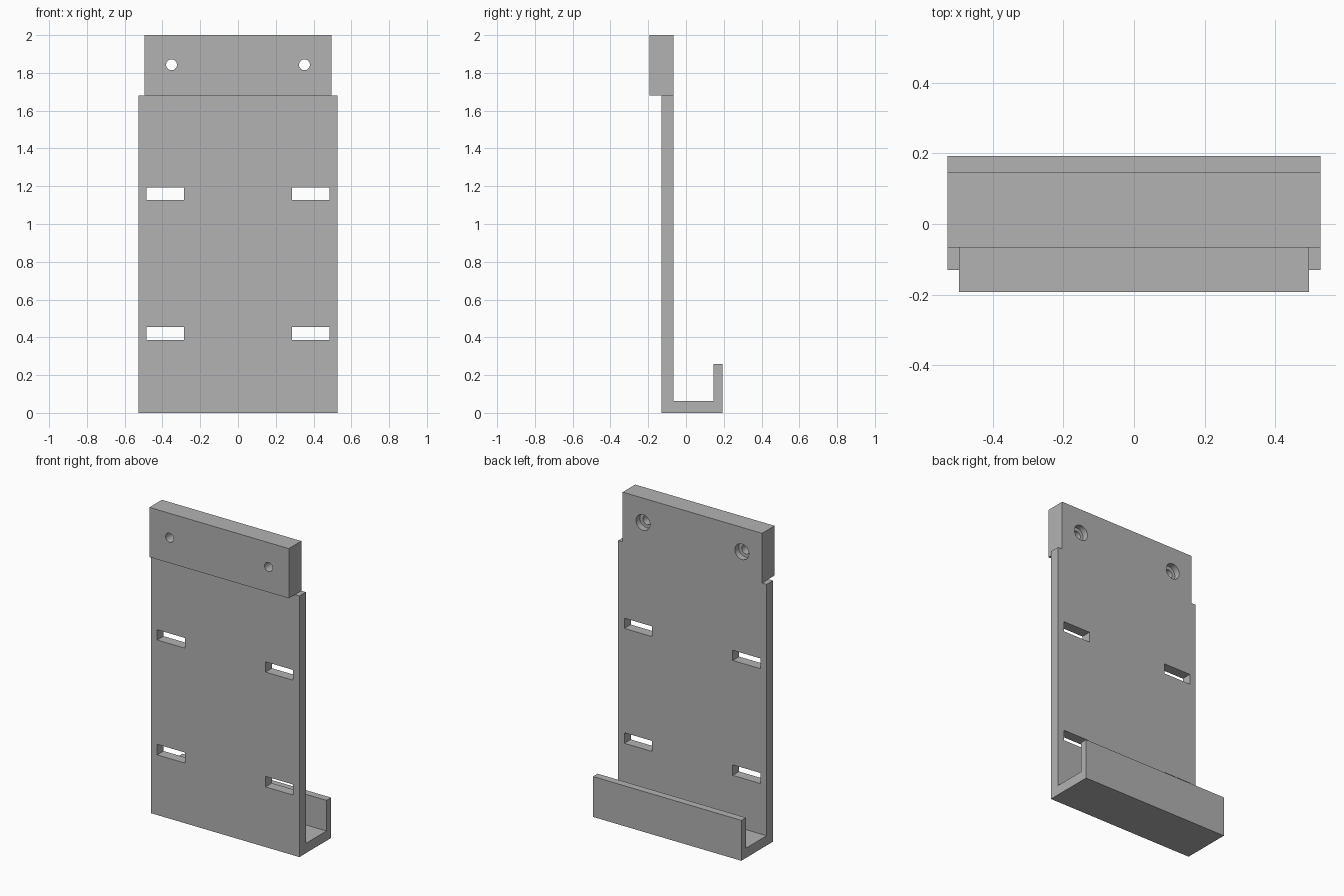
import bpy
import bmesh
from math import pi, radians
from mathutils import Matrix, Vector

default = bpy.data.objects.get("Cube")
if default:
    bpy.data.objects.remove(default, do_unlink=True)

# Single grey plastic
grey = bpy.data.materials.new("grey_plastic")
grey.use_nodes = True
colour = (0.448, 0.448, 0.448, 1)
grey.diffuse_color = colour
grey.node_tree.nodes["Principled BSDF"].inputs["Base Color"].default_value = colour

HALF_WIDTH = 0.528
FRONT, PLATE_FRONT, PLATE_BACK, BACK = -0.192, -0.13, -0.065, 0.192
SHOULDER, TOP = 1.68, 2.0


def finish(name, bm):
    bmesh.ops.recalc_face_normals(bm, faces=bm.faces)
    mesh = bpy.data.meshes.new(name)
    bm.to_mesh(mesh)
    bm.free()
    mesh.materials.append(grey)
    obj = bpy.data.objects.new(name, mesh)
    bpy.context.collection.objects.link(obj)
    return obj


def extrude_profile(name, profile, half_width):
    """Sweep a (y, z) outline along x."""
    bm = bmesh.new()
    face = bm.faces.new([bm.verts.new((-half_width, y, z)) for y, z in profile])
    swept = bmesh.ops.extrude_face_region(bm, geom=[face])["geom"]
    verts = [v for v in swept if isinstance(v, bmesh.types.BMVert)]
    bmesh.ops.translate(bm, verts=verts, vec=(2 * half_width, 0, 0))
    return finish(name, bm)


def box(name, low, high):
    low, high = Vector(low), Vector(high)
    bm = bmesh.new()
    place = Matrix.Translation((low + high) / 2) @ Matrix.Diagonal((high - low).to_4d())
    bmesh.ops.create_cube(bm, size=1, matrix=place)
    return finish(name, bm)


def rod(name, x, z, radius, y0, y1):
    bm = bmesh.new()
    place = Matrix.Translation((x, (y0 + y1) / 2, z)) @ Matrix.Rotation(pi / 2, 4, "X")
    bmesh.ops.create_cone(bm, cap_ends=True, segments=32, radius1=radius,
                          radius2=radius, depth=y1 - y0, matrix=place)
    return finish(name, bm)


def combine(target, tool, operation):
    mod = target.modifiers.new(tool.name, "BOOLEAN")
    mod.operation, mod.solver, mod.object = operation, "EXACT", tool
    bpy.context.view_layer.objects.active = target
    bpy.ops.object.modifier_apply(modifier=mod.name)
    bpy.data.objects.remove(tool, do_unlink=True)


# Back plate with the hooked tray at its foot
holder = extrude_profile("holder_bracket", [
    (PLATE_FRONT, 0), (BACK, 0), (BACK, 0.26), (0.145, 0.26),
    (0.145, 0.063), (PLATE_BACK, 0.063), (PLATE_BACK, SHOULDER),
    (PLATE_FRONT, SHOULDER)], HALF_WIDTH)

# Thick mounting block on top
block = box("mounting_block", (-0.496, FRONT, SHOULDER), (0.496, PLATE_BACK, TOP))
combine(holder, block, "UNION")

for side in (-1, 1):
    # Strap slots
    for low, high in ((0.387, 0.455), (1.126, 1.192)):
        x0, x1 = sorted((side * 0.287, side * 0.484))
        slot = box("slot_cutter", (x0, -0.16, low), (x1, -0.03, high))
        combine(holder, slot, "DIFFERENCE")
    # Screw holes, counterbored from the back
    for radius, y0 in ((0.029, -0.3), (0.05, -0.105)):
        hole = rod("hole_cutter", side * 0.352, 1.843, radius, y0, 0)
        combine(holder, hole, "DIFFERENCE")

# Merge coplanar faces left by the cuts, then smooth only the round bores
bm = bmesh.new()
bm.from_mesh(holder.data)
bmesh.ops.remove_doubles(bm, verts=bm.verts, dist=0.00001)
bmesh.ops.dissolve_limit(bm, angle_limit=radians(1), verts=bm.verts, edges=bm.edges)
bm.to_mesh(holder.data)
bm.free()
bpy.ops.object.select_all(action="DESELECT")
holder.select_set(True)
bpy.context.view_layer.objects.active = holder
bpy.ops.object.shade_smooth_by_angle(angle=radians(30))
